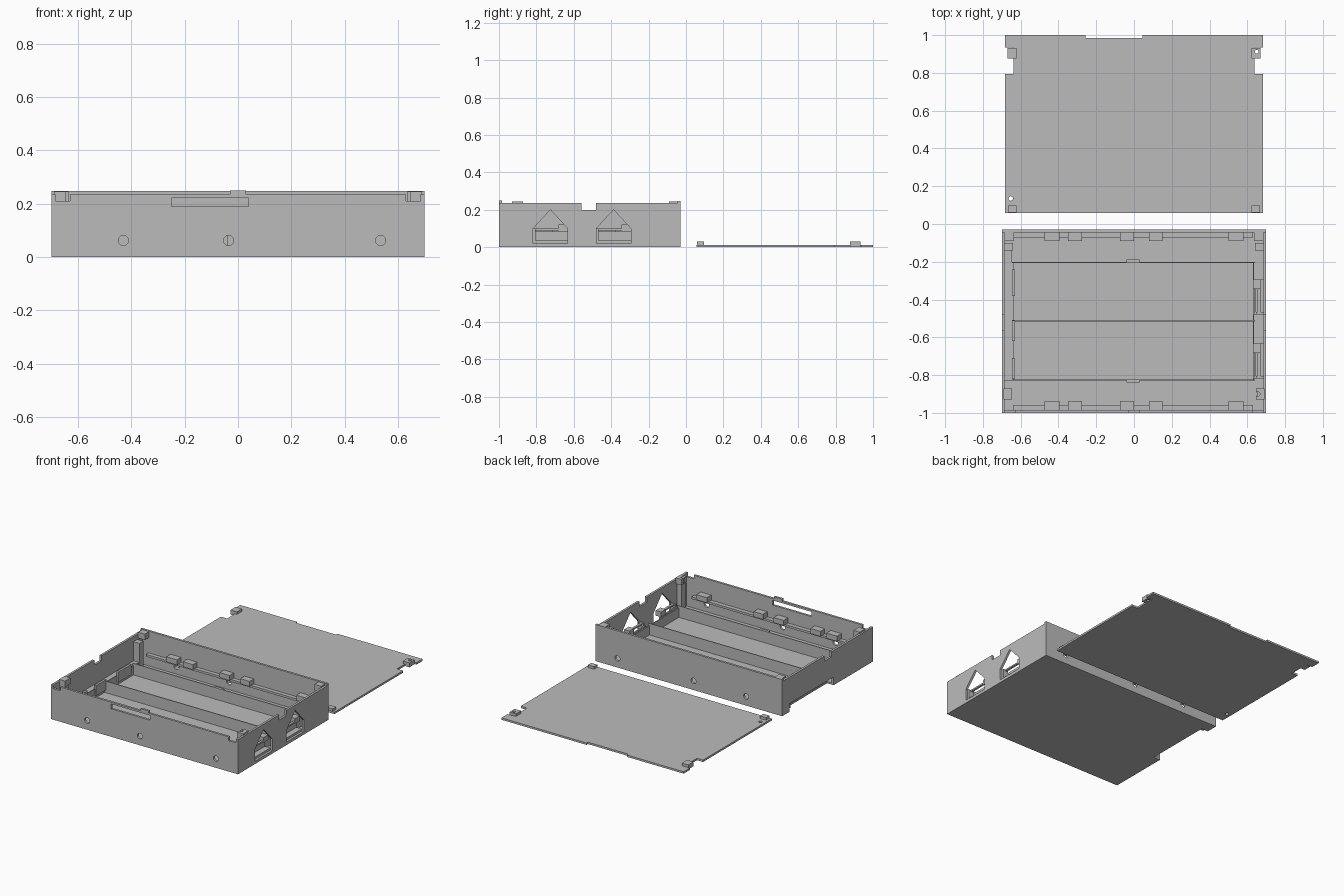
import bpy, bmesh, math
from mathutils import Vector

if "Cube" in bpy.data.objects:
    bpy.data.objects.remove(bpy.data.objects["Cube"])

grey = bpy.data.materials.new("light_grey")
grey.diffuse_color = (0.5, 0.5, 0.5, 1)
grey.use_nodes = True
grey.node_tree.nodes["Principled BSDF"].inputs["Base Color"].default_value = grey.diffuse_color


def prism(name, pts, axis, lo, hi):
    """Extrude a 2D outline along an axis (x: y/z outline, y: x/z, z: x/y)."""
    def place(a, b, d):
        return {'x': (d, a, b), 'y': (a, d, b), 'z': (a, b, d)}[axis]
    bm = bmesh.new()
    face = bm.faces.new([bm.verts.new(place(a, b, lo)) for a, b in pts])
    res = bmesh.ops.extrude_face_region(bm, geom=[face])
    verts = [g for g in res['geom'] if isinstance(g, bmesh.types.BMVert)]
    bmesh.ops.translate(bm, verts=verts, vec=Vector(place(0, 0, hi - lo)))
    bmesh.ops.recalc_face_normals(bm, faces=bm.faces[:])
    me = bpy.data.meshes.new(name)
    bm.to_mesh(me)
    bm.free()
    me.materials.append(grey)
    ob = bpy.data.objects.new(name, me)
    bpy.context.collection.objects.link(ob)
    return ob


def box(name, x0, x1, y0, y1, z0, z1):
    return prism(name, [(x0, y0), (x1, y0), (x1, y1), (x0, y1)], 'z', z0, z1)


def circle(a, b, r, n=20):
    return [(a + r * math.cos(2 * math.pi * i / n), b + r * math.sin(2 * math.pi * i / n))
            for i in range(n)]


def cut(ob, cutter):
    mod = ob.modifiers.new("cut", 'BOOLEAN')
    mod.operation = 'DIFFERENCE'
    mod.solver = 'EXACT'
    mod.object = cutter
    bpy.context.view_layer.objects.active = ob
    bpy.ops.object.modifier_apply(modifier=mod.name)
    bpy.data.objects.remove(cutter)


T = 0.015           # wall thickness
F, B = -1.0, -0.03  # front and back of the tray
H = 0.235           # wall height

# Tray floor with a cable recess on the left edge
prism("tray_floor", [(-.7, F), (.7, F), (.7, B), (-.7, B), (-.7, -.11), (-.65, -.11),
                     (-.65, -.58), (-.7, -.58)], 'z', 0, 0.012)

# Front wall with corner notches and raised latch tab
front = prism("front_wall", [(-.7, 0), (.7, 0), (.7, H), (.685, H), (.685, .21), (.63, .21),
                             (.63, H), (.03, H), (.03, .25), (-.03, .25), (-.03, H),
                             (-.63, H), (-.63, .21), (-.685, .21), (-.685, H), (-.7, H)],
              'y', F, F + T)
cut(front, box("slot_cutter", -.25, .04, F - .1, F + .1, .19, .222))
back = box("back_wall", -.7, .7, B - T, B, 0, .248)

# Round holes through front and back walls
for x in (-.43, -.035, .535):
    for wall, y in ((front, F), (back, B)):
        cut(wall, prism("hole_cutter", circle(x, .062, .019), 'y', y - .1, y + .1))

# Side walls with finger notch; house-shaped ports on the right, cable recess on the left
y0, y1 = F + T, B - T
top = [(y1, H), (-.48, H), (-.48, .2), (-.56, .2), (-.56, H), (y0, H)]
right = prism("right_wall", [(y0, 0), (y1, 0)] + top, 'x', .7 - T, .7)
left = prism("left_wall", [(y0, 0), (-.58, 0), (-.58, .055), (-.11, .055), (-.11, 0),
                           (y1, 0)] + top, 'x', -.7, -.7 + T)
for c in (-.725, -.387):
    a, b = c - .092, c + .092
    cut(right, prism("port_cutter", [(a, .02), (b, .02), (b, .1), (c, .2), (a, .1)],
                     'x', .6, .8))
    # Connector cradle behind each port
    box("cradle_base", .635, .685, a, b, .012, .035)
    box("cradle_plate", .635, .645, a, b, .035, .085)
    box("cradle_bar", .655, .67, a, b - .02, .09, .1)
    box("cradle_clip", .63, .67, b - .05, b, .085, .12)
    box("cradle_end", .645, .685, a, a + .012, .035, .1)

# Battery bay ribs, with thicker centre stops on the outer two
for y in (-.203, -.512, -.825):
    box("bay_rib", -.645, .64, y - .003, y + .003, .012, .09)
box("back_stop", -.04, .03, -.2, -.188, .012, .09)
box("front_stop", -.04, .03, -.84, -.828, .012, .09)
for x in (-.642, .632):
    box("bay_end", x - .003, x + .003, -.825, -.203, .012, .075)

# Ledge and plates along the left wall
box("left_ledge", -.685, -.645, -.83, -.1, .055, .07)
for a, b in ((-.38, -.24), (-.62, -.51), (-.82, -.71)):
    box("left_plate", -.645, -.63, a, b, .03, .1)

# Long wall ledges with board clips
for wall, inner, tip in ((B - T, -.072, -.09), (F + T, -.957, -.938)):
    lo, hi = sorted((wall, inner))
    box("side_ledge", -.64, .63, lo, hi, .085, .1)
    for a, b in ((-.475, -.395), (-.35, -.275), (-.075, .0), (.08, .15), (.5, .58)):
        lo, hi = sorted((wall, tip))
        box("board_clip", a, b, lo, hi, .1, .135)

# Corner posts and their catches
for s in (-1, 1):
    def sbox(name, a, b, *rest):
        return box(name, min(s * a, s * b), max(s * a, s * b), *rest)
    sbox("back_catch", .635, .685, -.09, B - T, .205, .245)
    sbox("front_catch", .645, .69, -.93, -.872, .205, .245)
    sbox("front_post", .65, .685, -.925, -.88, .012, .205)
    sbox("back_post", .64, .685, -.14, -.1, .012, .2)
cut(bpy.data.objects["front_catch.001"],
    prism("screw_cutter", circle(.655, -.9, .012), 'z', .15, .3))

# Lid plate with stepped corners and a latch notch on its far edge
lid = prism("lid", [(-.683, .057), (.683, .057), (.683, .793), (.637, .793), (.637, .935),
                    (.683, .935), (.683, 1), (.045, 1), (.045, .985), (-.258, .985),
                    (-.258, 1), (-.683, 1), (-.683, .935), (-.637, .935), (-.637, .793),
                    (-.683, .793)], 'z', 0, .013)
cut(lid, prism("pin_cutter", circle(-.652, .135, .012), 'z', -.1, .1))

# Lid corner lugs
for s in (-1, 1):
    for name, x0, x1, ya, yb in (("near_lug", .622, .668, .06, .097),
                                 ("far_lug", .622, .67, .877, .932)):
        lug = box(name, min(s * x0, s * x1), max(s * x0, s * x1), ya, yb, 0, .03)
        if s == 1 and name == "far_lug":
            cut(lug, prism("lug_cutter", circle(.65, .912, .01), 'z', -.1, .1))
